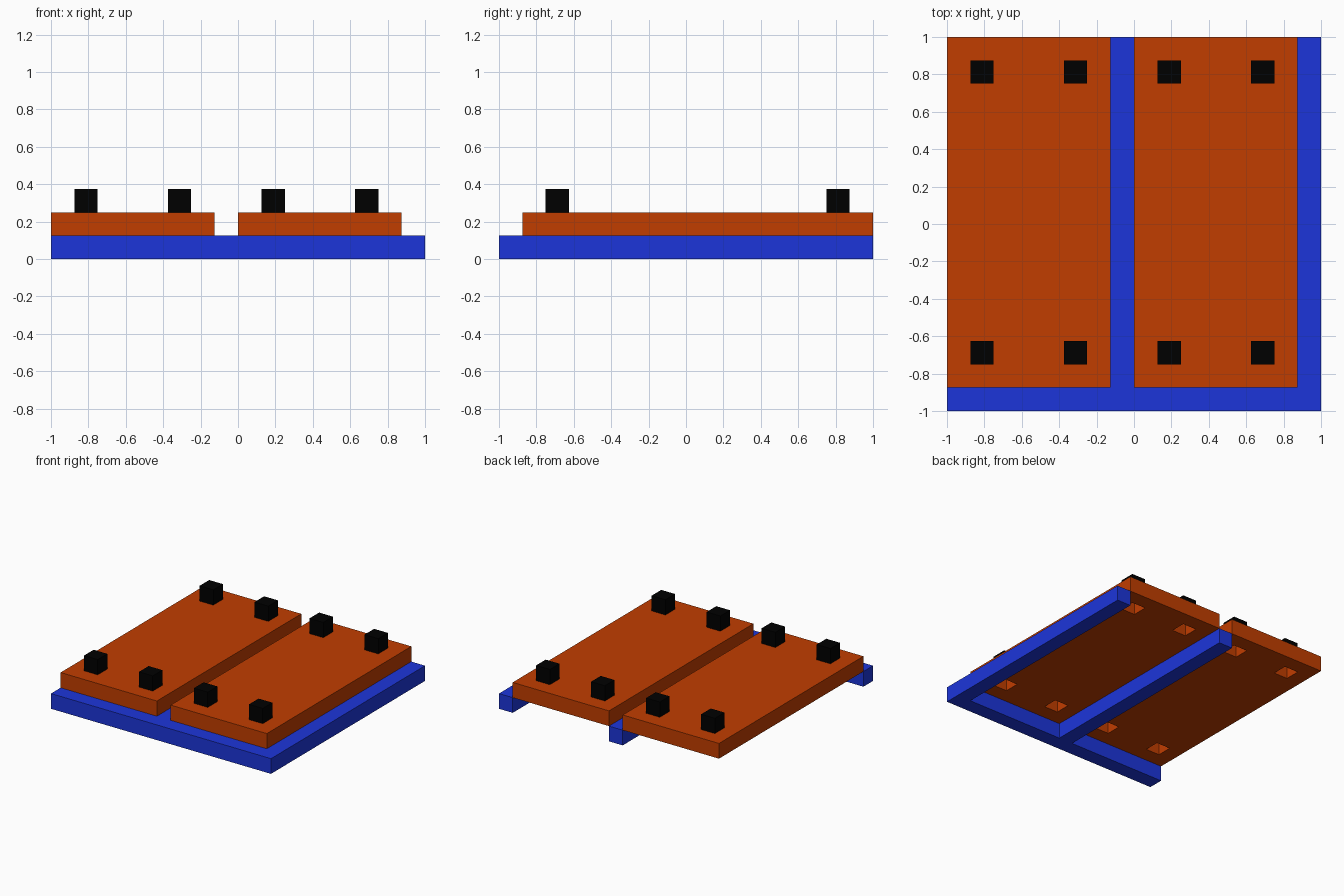
import bpy
import bmesh

if "Cube" in bpy.data.objects:
    bpy.data.objects.remove(bpy.data.objects["Cube"], do_unlink=True)


def material(name, rgb):
    mat = bpy.data.materials.new(name)
    mat.use_nodes = True
    mat.diffuse_color = (*rgb, 1)
    mat.node_tree.nodes["Principled BSDF"].inputs["Base Color"].default_value = (*rgb, 1)
    return mat


BLUE = material("blue", (0.012, 0.036, 0.70))
ORANGE = material("burnt orange", (0.535, 0.047, 0.0))
BLACK = material("black", (0.0, 0.0, 0.0))


def slab(name, xs, ys, z, height, mat, keep=lambda i, j: True):
    """Flat slab on a grid of cut lines; keep(i, j) chooses the filled cells."""
    bm = bmesh.new()
    verts = [[bm.verts.new((x, y, z)) for y in ys] for x in xs]
    for i in range(len(xs) - 1):
        for j in range(len(ys) - 1):
            if keep(i, j):
                bm.faces.new((verts[i][j], verts[i + 1][j],
                              verts[i + 1][j + 1], verts[i][j + 1]))
    bmesh.ops.delete(bm, geom=[v for v in bm.verts if not v.link_faces], context='VERTS')
    top = bmesh.ops.extrude_face_region(bm, geom=bm.faces[:], use_keep_orig=True)["geom"]
    bmesh.ops.translate(bm, vec=(0, 0, height),
                        verts=[e for e in top if isinstance(e, bmesh.types.BMVert)])
    bmesh.ops.recalc_face_normals(bm, faces=bm.faces[:])
    mesh = bpy.data.meshes.new(name)
    bm.to_mesh(mesh)
    bm.free()
    mesh.materials.append(mat)
    obj = bpy.data.objects.new(name, mesh)
    bpy.context.collection.objects.link(obj)


U = 0.125  # thickness of every layer and width of every bar and stud

# Base frame: one front bar with two bars running to the back
slab("base_frame", [-1, -U, 0, 1 - U, 1], [-1, -1 + U, 1], 0, U, BLUE,
     lambda i, j: j == 0 or i in (1, 3))

# Two boards, each with four square sockets below its studs
for side, x0 in (("right", -1), ("left", 0)):
    xs = [x0 + U * k for k in (0, 1, 2, 5, 6, 7)]
    ys = [-0.875, -0.75, -0.625, 0.75, 0.875, 1]
    slab(f"{side}_board", xs, ys, U, U, ORANGE,
         lambda i, j: not (i in (1, 3) and j in (1, 3)))
    # Studs closing the sockets from above
    for i, column in ((1, "right"), (3, "left")):
        for j, row in ((1, "front"), (3, "back")):
            slab(f"{side}_board_{row}_{column}_stud",
                 xs[i:i + 2], ys[j:j + 2], 2 * U, U, BLACK)
